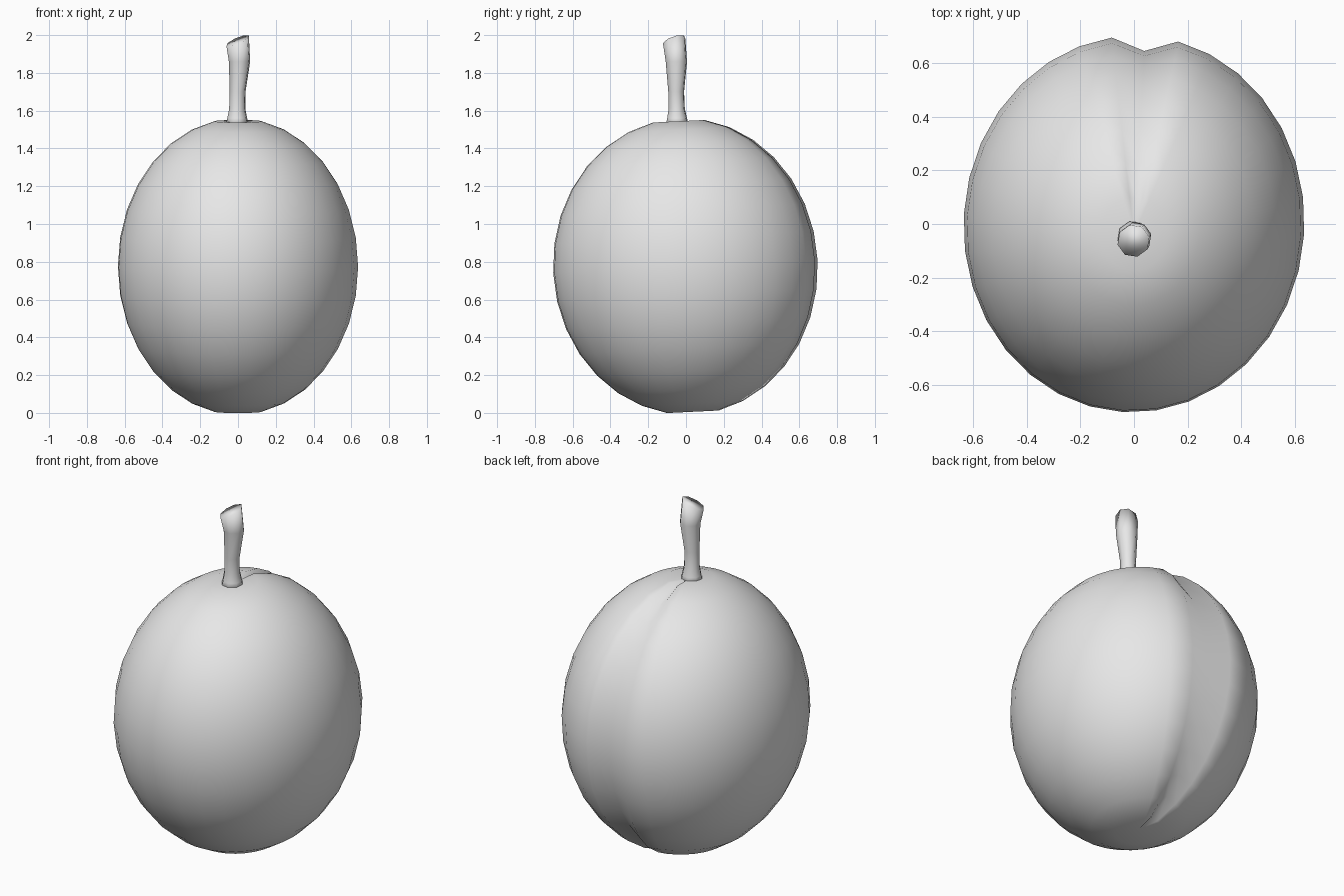
import bpy, bmesh
from math import sin, cos, pi, radians
from mathutils import Vector, Matrix

cube = bpy.data.objects.get("Cube")
if cube:
    bpy.data.objects.remove(cube, do_unlink=True)

grey = bpy.data.materials.new("plain grey")
grey.use_nodes = True
grey.diffuse_color = (0.8, 0.8, 0.8, 1)
grey.node_tree.nodes["Principled BSDF"].inputs["Base Color"].default_value = (0.8, 0.8, 0.8, 1)


def finish(bm, name):
    """Turn a bmesh into a smooth, coloured object."""
    bmesh.ops.recalc_face_normals(bm, faces=bm.faces)
    for face in bm.faces:
        face.smooth = True
    mesh = bpy.data.meshes.new(name)
    bm.to_mesh(mesh)
    bm.free()
    mesh.materials.append(grey)
    obj = bpy.data.objects.new(name, mesh)
    bpy.context.collection.objects.link(obj)
    return obj


# Fruit body: egg-like sphere with one creased meridian at the back
SEGMENTS, RINGS = 32, 16
bm = bmesh.new()
bmesh.ops.create_uvsphere(bm, u_segments=SEGMENTS, v_segments=RINGS, radius=1)
for v in bm.verts:
    across = (v.co.x ** 2 + v.co.y ** 2) ** 0.5
    if across < 0.01:
        v.co.z *= 0.973                      # flattened poles
    elif v.co.y > 0 and abs(v.co.x) < 0.01:
        v.co *= 1 - 0.08 * across ** 0.5     # crease fades towards the poles
shape = (Matrix.Translation((0, 0, 0.775))
         @ Matrix.Rotation(radians(2.8), 4, "X")
         @ Matrix.Rotation(radians(-3.4), 4, "Z")
         @ Matrix.Diagonal((0.637, 0.705, 0.785, 1)))
bm.transform(shape)
finish(bm, "fruit_body")

# Stem: flared tube with a slanted cut end; x, y, z, radius of each ring
stem_rings = [
    (-0.004, -0.047, 1.52, 0.063),
    (-0.004, -0.047, 1.56, 0.054),
    (-0.004, -0.049, 1.61, 0.044),
    (-0.002, -0.052, 1.70, 0.043),
    (0.008, -0.051, 1.86, 0.058),
    (-0.002, -0.063, 1.97, 0.061),
]
SIDES = 8
bm = bmesh.new()
loops = []
for i, (x, y, z, r) in enumerate(stem_rings):
    cut = 1 if i == len(stem_rings) - 1 else 0
    loop = []
    for k in range(SIDES):
        a = 2 * pi * (k + 0.3) / SIDES
        dx, dy = r * cos(a), r * sin(a)
        loop.append(bm.verts.new(Vector((x + dx, y + dy, z + cut * (0.4 * dx + 0.3 * dy)))))
    loops.append(loop)
for low, high in zip(loops, loops[1:]):
    for k in range(SIDES):
        n = (k + 1) % SIDES
        bm.faces.new((low[k], low[n], high[n], high[k]))
bm.faces.new(loops[-1])
bm.faces.new(loops[0][::-1])
finish(bm, "stem")
